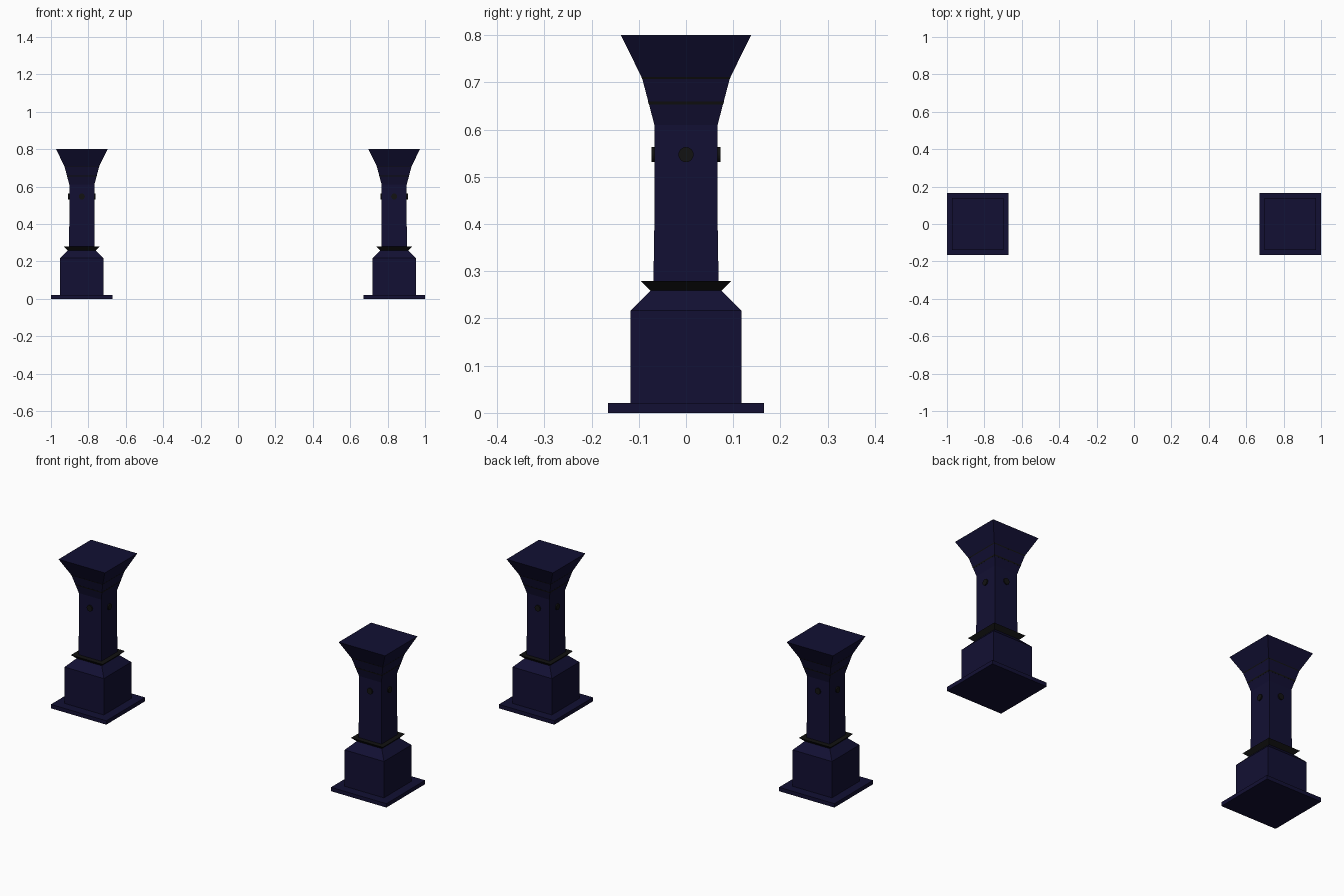
import bpy, bmesh
from math import pi
from mathutils import Matrix, Vector

if "Cube" in bpy.data.objects:
    bpy.data.objects.remove(bpy.data.objects["Cube"])

CX = 0.835  # distance of each pillar from the centre


def material(name, rgb):
    m = bpy.data.materials.new(name)
    m.diffuse_color = (*rgb, 1)
    m.use_nodes = True
    m.node_tree.nodes["Principled BSDF"].inputs["Base Color"].default_value = m.diffuse_color
    return m


navy = material("navy_stone", (0.006, 0.005, 0.033))
black = material("black_trim", (0.006, 0.006, 0.006))


def finish(name, bm, mat):
    # place on the right pillar, mirror to the left one
    bmesh.ops.recalc_face_normals(bm, faces=bm.faces[:])
    bmesh.ops.translate(bm, verts=bm.verts[:], vec=(CX, 0, 0))
    me = bpy.data.meshes.new(name)
    bm.to_mesh(me)
    bm.free()
    me.materials.append(mat)
    ob = bpy.data.objects.new(name, me)
    bpy.context.collection.objects.link(ob)
    ob.modifiers.new("mirror_pair", 'MIRROR').use_mirror_merge = False
    return ob


def square_loft(name, profile, mat):
    # profile: (half width, height) from bottom to top
    bm = bmesh.new()
    rings = [[bm.verts.new((sx * r, sy * r, z))
              for sx, sy in ((-1, -1), (1, -1), (1, 1), (-1, 1))]
             for r, z in profile]
    for a, b in zip(rings, rings[1:]):
        for i in range(4):
            j = (i + 1) % 4
            bm.faces.new((a[i], a[j], b[j], b[i]))
    bm.faces.new(rings[0][::-1])
    bm.faces.new(rings[-1])
    return finish(name, bm, mat)


# Foot, plinth, shaft and flared capital
square_loft("base_plate", [(0.165, 0), (0.165, 0.021)], navy)
square_loft("plinth", [(0.117, 0.021), (0.117, 0.217), (0.075, 0.259)], navy)
square_loft("shaft", [(0.069, 0.279), (0.067, 0.40), (0.067, 0.61)], navy)
square_loft("capital", [(0.067, 0.61), (0.079, 0.656), (0.093, 0.709),
                        (0.138, 0.80)], navy)

# Black collar and thin bands
square_loft("collar", [(0.075, 0.259), (0.095, 0.279)], black)
square_loft("lower_band", [(0.0787, 0.653), (0.0805, 0.659)], black)
square_loft("upper_band", [(0.0925, 0.707), (0.0945, 0.711)], black)

# Round studs on all four shaft faces
bm = bmesh.new()
for k in range(4):
    rot = Matrix.Rotation(k * pi / 2, 4, 'Z')
    m = (Matrix.Translation((0, 0, 0.547)) @ rot
         @ Matrix.Translation((0.068, 0, 0)) @ Matrix.Rotation(pi / 2, 4, 'Y'))
    bmesh.ops.create_cone(bm, cap_ends=True, segments=24, radius1=0.016,
                          radius2=0.016, depth=0.010, matrix=m)
finish("studs", bm, black)
